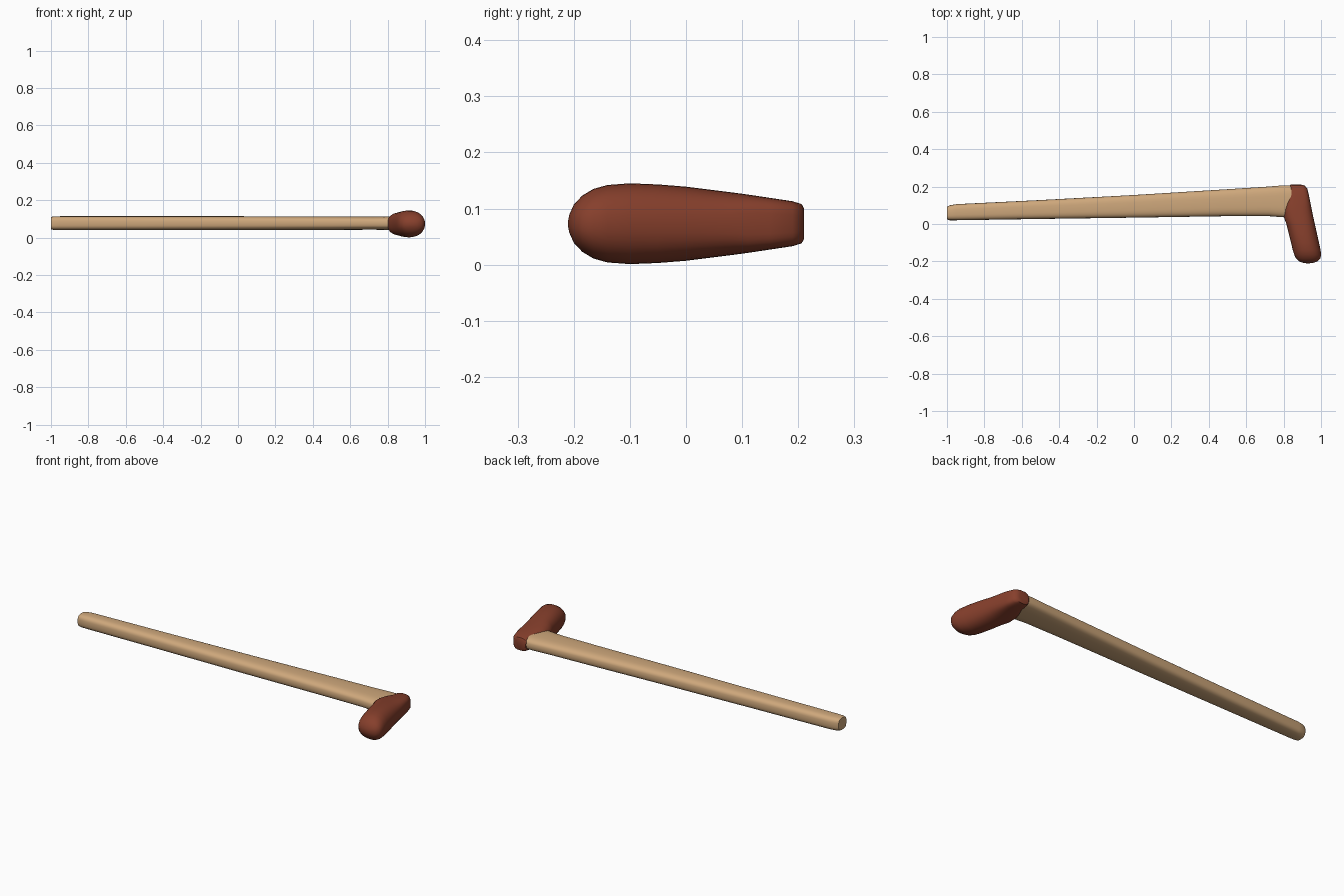
import bpy, bmesh, math


def material(name, col):
    m = bpy.data.materials.new(name)
    m.diffuse_color = (*col, 1)
    return m


def sup(t, n):
    """Point on a unit superellipse."""
    c, s = math.cos(t), math.sin(t)
    return (math.copysign(abs(c) ** (2 / n), c), math.copysign(abs(s) ** (2 / n), s))


def loft(name, sections, axis, zc, mat, sides=32):
    """Skin superellipse sections (position, low, high, half height, exponent)."""
    bm = bmesh.new()
    rings = []
    for p, lo, hi, h, n in sections:
        ring = []
        for i in range(sides):
            u, v = sup(2 * math.pi * i / sides, n)
            a, z = (lo + hi) / 2 + u * (hi - lo) / 2, zc + v * h
            ring.append(bm.verts.new((p, a, z) if axis == 'x' else (a, p, z)))
        rings.append(ring)
    for r, q in zip(rings, rings[1:]):
        for i in range(sides):
            j = (i + 1) % sides
            bm.faces.new((r[i], r[j], q[j], q[i]))
    bm.faces.new(rings[0])
    bm.faces.new(rings[-1])
    bmesh.ops.recalc_face_normals(bm, faces=bm.faces)
    me = bpy.data.meshes.new(name)
    bm.to_mesh(me)
    bm.free()
    me.materials.append(mat)
    ob = bpy.data.objects.new(name, me)
    bpy.context.collection.objects.link(ob)
    bpy.context.view_layer.objects.active = ob
    ob.select_set(True)
    bpy.ops.object.shade_smooth_by_angle(angle=math.radians(40))
    ob.select_set(False)
    return ob


wood = material("pale wood", (0.62, 0.39, 0.20))
red = material("red brown", (0.24, 0.05, 0.025))

# Long tapered shaft
loft("shaft", [
    (-1.0, 0.024, 0.092, 0.033, 3),
    (-0.985, 0.020, 0.100, 0.036, 3),
    (-0.95, 0.020, 0.106, 0.037, 3),
    (-0.5, 0.027, 0.128, 0.037, 3),
    (0.0, 0.034, 0.155, 0.037, 3),
    (0.5, 0.042, 0.186, 0.036, 3),
    (0.72, 0.042, 0.200, 0.035, 3),
    (0.80, 0.036, 0.207, 0.036, 3),
    (0.86, 0.030, 0.207, 0.036, 3),
], 'x', 0.077, wood)

# Head, thin at the heel and swelling to a round toe
loft("head", [
    (0.210, 0.838, 0.895, 0.028, 3),
    (0.206, 0.834, 0.912, 0.035, 3.2),
    (0.190, 0.832, 0.926, 0.040, 3.5),
    (0.150, 0.828, 0.936, 0.046, 3.5),
    (0.110, 0.810, 0.944, 0.052, 3.2),
    (0.080, 0.800, 0.950, 0.056, 2.8),
    (0.040, 0.800, 0.958, 0.061, 2.6),
    (0.000, 0.815, 0.967, 0.066, 2.4),
    (-0.050, 0.827, 0.978, 0.070, 2.3),
    (-0.100, 0.840, 0.989, 0.072, 2.2),
    (-0.140, 0.849, 0.998, 0.069, 2.2),
    (-0.165, 0.857, 1.000, 0.062, 2.2),
    (-0.185, 0.867, 0.996, 0.050, 2.2),
    (-0.200, 0.882, 0.981, 0.034, 2.2),
    (-0.208, 0.905, 0.957, 0.016, 2.2),
    (-0.210, 0.922, 0.940, 0.006, 2),
], 'y', 0.073, red)
